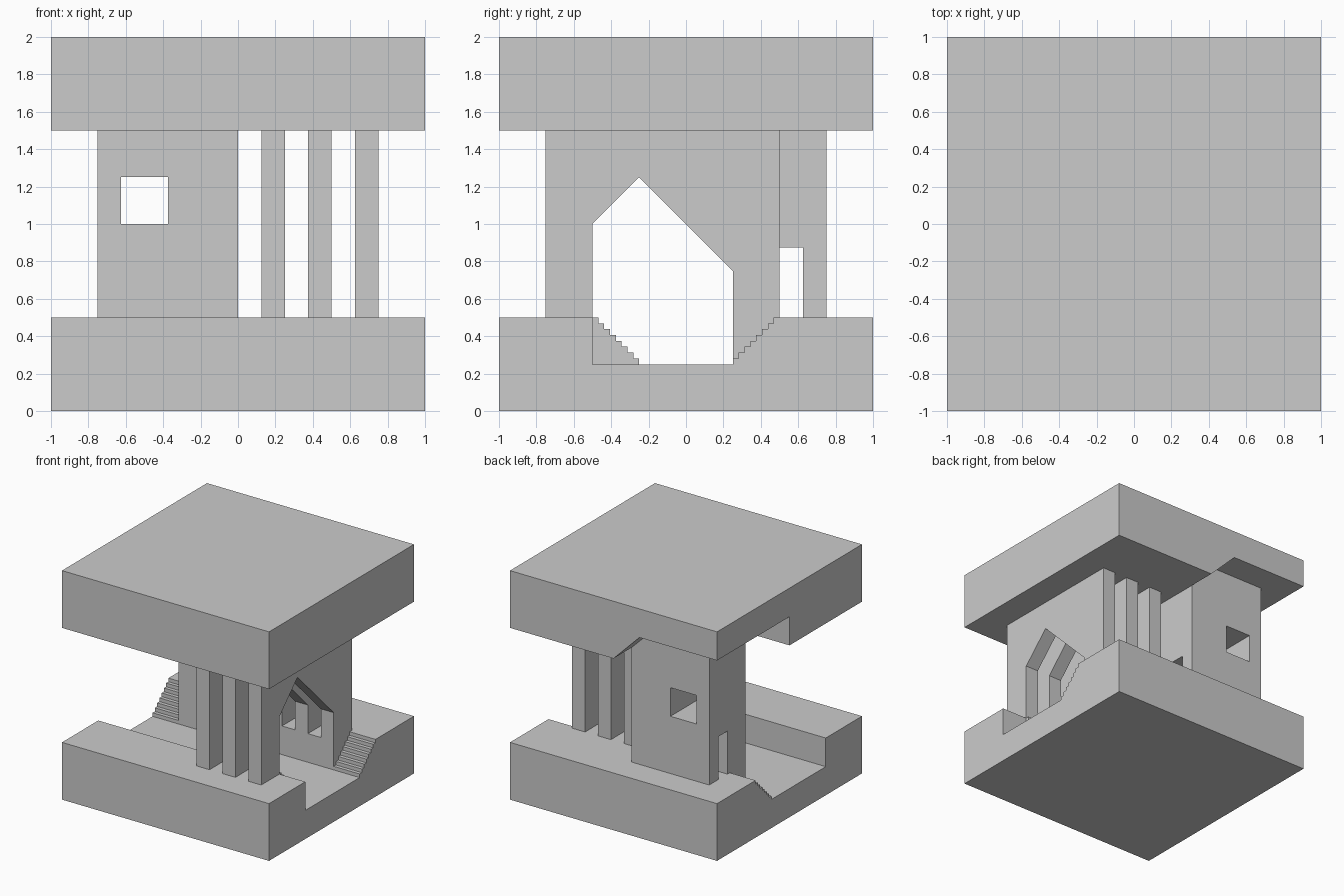
import bpy, bmesh

if "Cube" in bpy.data.objects:
    bpy.data.objects.remove(bpy.data.objects["Cube"])


def prism(name, profile, axis, lo, hi):
    """Extrude a profile along x (points are y,z) or along y (points are x,z)."""
    def place(a, b, t):
        return (t, a, b) if axis == 'x' else (a, t, b)
    bm = bmesh.new()
    face = bm.faces.new([bm.verts.new(place(a, b, lo)) for a, b in profile])
    out = bmesh.ops.extrude_face_region(bm, geom=[face])
    shift = place(0, 0, hi - lo)
    bmesh.ops.translate(bm, vec=shift,
                        verts=[v for v in out['geom'] if isinstance(v, bmesh.types.BMVert)])
    bmesh.ops.recalc_face_normals(bm, faces=bm.faces)
    mesh = bpy.data.meshes.new(name)
    bm.to_mesh(mesh)
    bm.free()
    obj = bpy.data.objects.new(name, mesh)
    bpy.context.collection.objects.link(obj)
    return obj


def rect(a0, a1, b0, b1):
    return [(a0, b0), (a1, b0), (a1, b1), (a0, b1)]


def cut(obj, *cutters):
    """Subtract the cutters, then remove them."""
    bpy.context.view_layer.objects.active = obj
    for c in cutters:
        m = obj.modifiers.new("cut", 'BOOLEAN')
        m.operation, m.solver, m.object = 'DIFFERENCE', 'EXACT', c
        bpy.ops.object.modifier_apply(modifier=m.name)
        bpy.data.objects.remove(c)


STEP = 1 / 32


def stair_line(y, direction):
    """Eight risers and treads climbing from z 0.25 to 0.5."""
    pts = [(y, 0.25)]
    for i in range(8):
        yi, zi = y + direction * i * STEP, 0.25 + (i + 1) * STEP
        pts += [(yi, zi)] if i == 0 else [(yi, zi - STEP), (yi, zi)]
    return pts


# Base with a sunken path running left to right, stairs at both ends of its back wall
base = prism("base", rect(-1, 1, 0, 0.5), 'x', -1, 1)
end_cut = stair_line(0.25, 1)[1:-1] + [(0.25 + 7 * STEP, 0.6), (0.1, 0.6), (0.1, 0.25 + STEP)]
cut(base,
    prism("path_cutter", rect(-0.5, 0.25, 0.25, 0.6), 'x', -1.1, 1.1),
    prism("right_stair_cutter", end_cut, 'x', 0.75, 1.1),
    prism("left_stair_cutter", end_cut, 'x', -1.1, -0.75))

# Stairs from the front terrace down to the path
prism("front_stairs", stair_line(-0.25, -1) + [(-0.5, 0.5), (-0.5, 0.25)], 'x', 0, 0.75)

# Three parallel walls pierced by a lopsided gabled arch
arch = [(-0.75, 0.5), (-0.75, 1.5), (0.5, 1.5), (0.5, 0.5), (0.25, 0.5),
        (0.25, 0.75), (-0.25, 1.25), (-0.5, 1), (-0.5, 0.5)]
for i in range(3):
    x = 0.125 + i * 0.25
    prism(f"arched_wall_{i + 1}", arch, 'x', x, x + 0.125)

# Rear block with a window and a doorway through it
room = prism("rear_block", [(-0.75, 0.5), (0, 0.5), (0, 1.5), (-0.25, 1.75), (-0.75, 1.75)],
             'y', 0.25, 0.75)
cut(room,
    prism("window_cutter", rect(-0.625, -0.375, 1, 1.25), 'y', 0, 1),
    prism("door_cutter", rect(0.5, 0.625, 0.4, 0.875), 'x', -1, 0.1))

# Roof slab with a raised ceiling over the back left quarter
roof = prism("roof", rect(-1, 1, 1.5, 2), 'x', -1, 1)
cut(roof, prism("ceiling_cutter", [(0.1, 1.4), (-0.25, 1.75), (-1.1, 1.75), (-1.1, 1.4)],
                'y', 0, 1.1))
